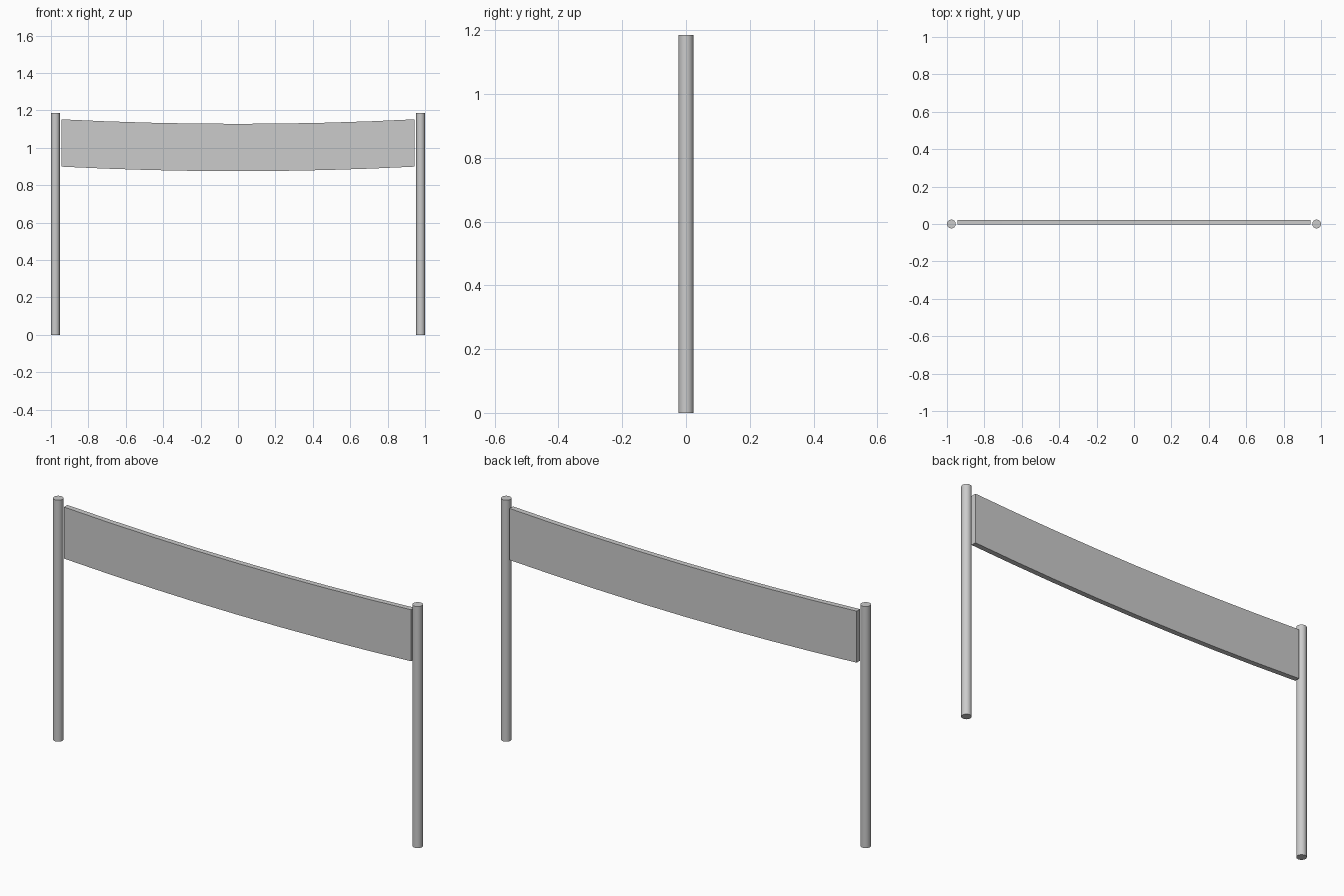
import bpy, bmesh

if "Cube" in bpy.data.objects:
    bpy.data.objects.remove(bpy.data.objects["Cube"])

POST_R, POST_H = 0.0235, 1.186
HALF, SEGS = 0.943, 8          # banner half length and bends
Z_LOW, Z_HIGH, SAG = 0.875, 1.128, 0.024
Y_FRONT, Y_BACK = -0.004, 0.0225

# Two round posts
for side, name in ((-1, "left_post"), (1, "right_post")):
    bpy.ops.mesh.primitive_cylinder_add(
        vertices=24, radius=POST_R, depth=POST_H,
        location=(side * (1 - POST_R), 0, POST_H / 2))
    bpy.context.object.name = name
    bpy.ops.object.shade_smooth_by_angle()

# Sagging banner: a rectangular section swept along a shallow parabola
bm = bmesh.new()
rings = []
for i in range(SEGS + 1):
    t = 2 * i / SEGS - 1
    lift = SAG * t * t
    rings.append([bm.verts.new((HALF * t, y, z + lift)) for y, z in (
        (Y_FRONT, Z_LOW), (Y_BACK, Z_LOW), (Y_BACK, Z_HIGH), (Y_FRONT, Z_HIGH))])
for a, b in zip(rings, rings[1:]):
    for k in range(4):
        n = (k + 1) % 4
        bm.faces.new((a[k], a[n], b[n], b[k]))
bm.faces.new(rings[0])
bm.faces.new(rings[-1])
bmesh.ops.recalc_face_normals(bm, faces=bm.faces)
mesh = bpy.data.meshes.new("banner")
bm.to_mesh(mesh)
bm.free()
bpy.context.collection.objects.link(bpy.data.objects.new("banner", mesh))
